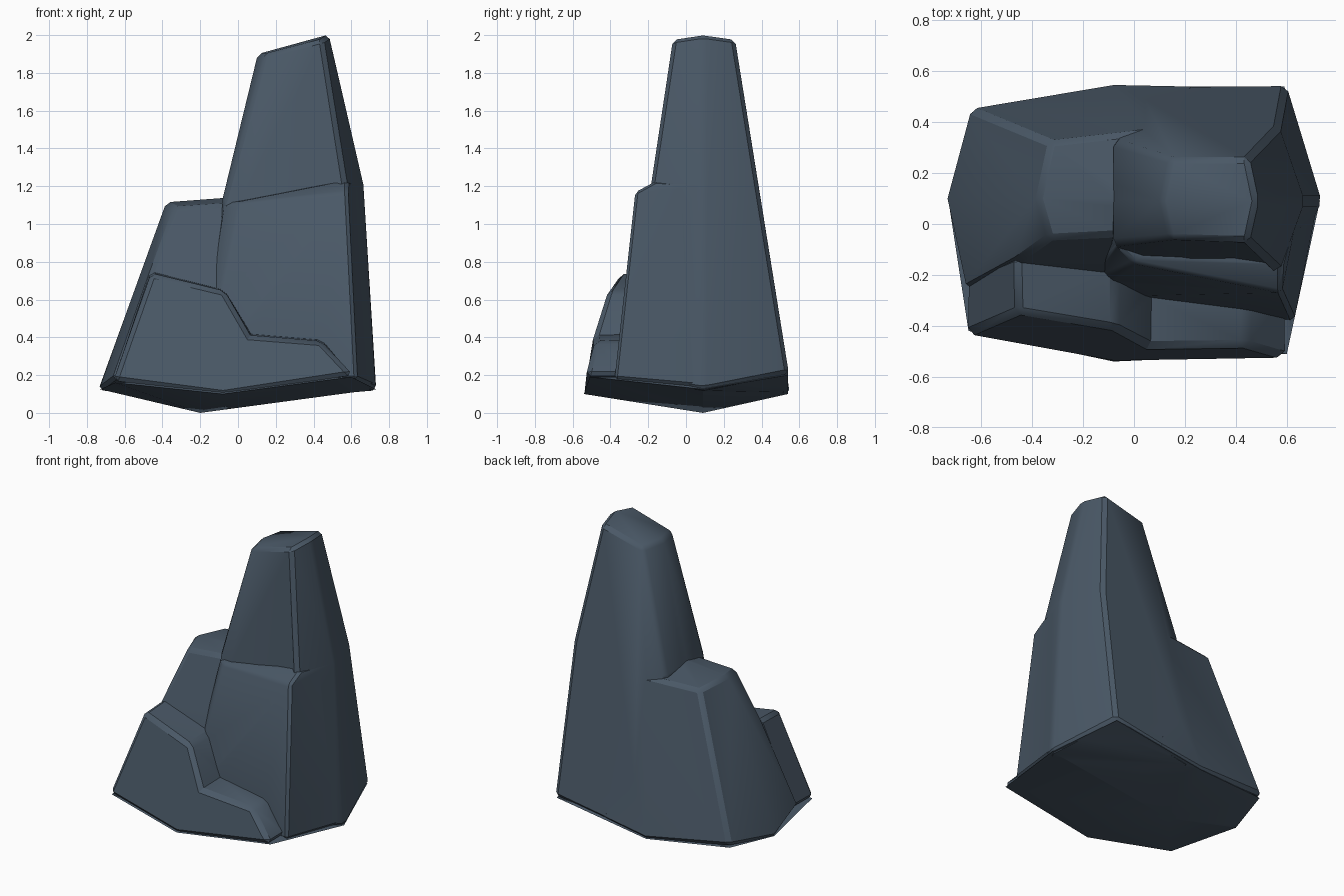
import bpy, bmesh, math

if "Cube" in bpy.data.objects:
    bpy.data.objects.remove(bpy.data.objects["Cube"])

slate = bpy.data.materials.new("slate_blue_grey")
slate.diffuse_color = (0.068, 0.098, 0.134, 1)
slate.use_nodes = True
slate.node_tree.nodes["Principled BSDF"].inputs["Base Color"].default_value = slate.diffuse_color


def finish(name, bm, bevel, limit=32):
    """Chip the sharp edges and turn the bmesh into an object."""
    bmesh.ops.recalc_face_normals(bm, faces=bm.faces)
    if bevel:
        sharp = [e for e in bm.edges if e.is_convex
                 and e.calc_face_angle(0) > math.radians(limit)]
        bmesh.ops.bevel(bm, geom=sharp, offset=bevel, segments=1, affect='EDGES',
                        profile=0.5, clamp_overlap=True)
    me = bpy.data.meshes.new(name)
    bm.to_mesh(me)
    bm.free()
    me.materials.append(slate)
    ob = bpy.data.objects.new(name, me)
    bpy.context.collection.objects.link(ob)
    return ob


def rock(name, points, bevel=0.022):
    """Faceted stone: convex hull of a few corners."""
    bm = bmesh.new()
    for p in points:
        bm.verts.new(p)
    out = bmesh.ops.convex_hull(bm, input=bm.verts)
    loose = {v for v in out["geom_interior"] + out["geom_unused"]
             if isinstance(v, bmesh.types.BMVert)}
    bmesh.ops.delete(bm, geom=list(loose), context='VERTS')
    bmesh.ops.dissolve_limit(bm, angle_limit=math.radians(6), verts=bm.verts, edges=bm.edges)
    return finish(name, bm, bevel)


def loft(name, front, back, bevel):
    """Solid between two matching outlines."""
    bm = bmesh.new()
    a = [bm.verts.new(p) for p in front]
    b = [bm.verts.new(p) for p in back]
    bm.faces.new(a)
    bm.faces.new(b[::-1])
    for i in range(len(a)):
        j = (i + 1) % len(a)
        bm.faces.new((a[i], a[j], b[j], b[i]))
    return finish(name, bm, bevel, 25)


# shallow pointed underside
underside = rock("underside", [
    (-0.2, 0.09, 0.0), (-0.73, 0.1, 0.125), (0.73, 0.09, 0.125),
    (-0.635, 0.44, 0.15), (-0.08, 0.54, 0.1), (0.59, 0.54, 0.2), (-0.65, -0.25, 0.15),
    (-0.65, -0.42, 0.16), (-0.08, -0.54, 0.1), (0.6, -0.51, 0.19)], 0)

# tall tapering spire
spire = rock("rock_spire", [
    (0.14, -0.06, 1.90), (0.105, 0.09, 1.90), (0.14, 0.26, 1.90),
    (0.45, 0.26, 1.98), (0.485, 0.09, 2.004), (0.45, -0.07, 1.98),
    (-0.085, -0.08, 1.12), (-0.01, -0.16, 1.10), (0.57, -0.185, 1.22),
    (0.67, 0.09, 1.21), (0.57, 0.385, 1.20), (-0.08, 0.325, 1.12),
    (0.738, 0.09, 0.12), (0.60, 0.545, 0.21), (0.0, 0.54, 0.11), (-0.05, 0.09, 0.05),
    (0.6, -0.22, 0.17), (-0.14, -0.2, 0.15)])

# buttress in front of the spire, with a sloping shelf on top
buttress = rock("front_buttress", [
    (0.0, -0.155, 1.115), (0.58, -0.27, 1.17), (0.58, -0.16, 1.23), (0.645, 0.06, 1.215),
    (0.0, 0.1, 1.11), (-0.08, -0.07, 1.11), (-0.22, -0.22, 0.15), (-0.2, -0.285, 0.15),
    (0.722, 0.08, 0.14), (0.63, -0.38, 0.18), (0.1, 0.1, 0.06)], 0.016)

# shorter block on the left
block = rock("left_block", [
    (-0.38, 0.1, 1.115), (-0.33, 0.325, 1.09), (0.08, 0.372, 1.10),
    (-0.335, -0.06, 1.09), (0.05, -0.04, 1.115), (0.05, 0.1, 1.147),
    (-0.47, -0.155, 0.73), (0.0, -0.2, 0.64),
    (-0.74, 0.1, 0.12), (-0.645, 0.455, 0.17), (-0.663, -0.26, 0.18),
    (0.0, -0.28, 0.15), (0.25, 0.543, 0.15), (-0.08, 0.55, 0.1), (0.1, 0.1, 0.05)])

# stepped ledge along the front
ledge = loft("front_ledge",
             [(-0.66, -0.435, 0.17), (-0.46, -0.35, 0.74), (-0.07, -0.415, 0.645),
              (0.065, -0.485, 0.41), (0.44, -0.48, 0.38), (0.61, -0.53, 0.2), (-0.08, -0.553, 0.1)],
             [(-0.655, -0.2, 0.17), (-0.465, -0.12, 0.75), (-0.07, -0.16, 0.65),
              (0.07, -0.2, 0.42), (0.45, -0.2, 0.39), (0.605, -0.25, 0.2), (-0.08, -0.2, 0.08)],
             0.025)

# fuse all parts into one stone
bpy.context.view_layer.objects.active = spire
spire.select_set(True)
for part in (block, buttress, ledge, underside):
    mod = spire.modifiers.new("fuse", 'BOOLEAN')
    mod.operation = 'UNION'
    mod.solver = 'EXACT'
    mod.object = part
    bpy.ops.object.modifier_apply(modifier=mod.name)
    bpy.data.objects.remove(part)
spire.data.shade_smooth()
spire.data.set_sharp_from_angle(angle=math.radians(30))
